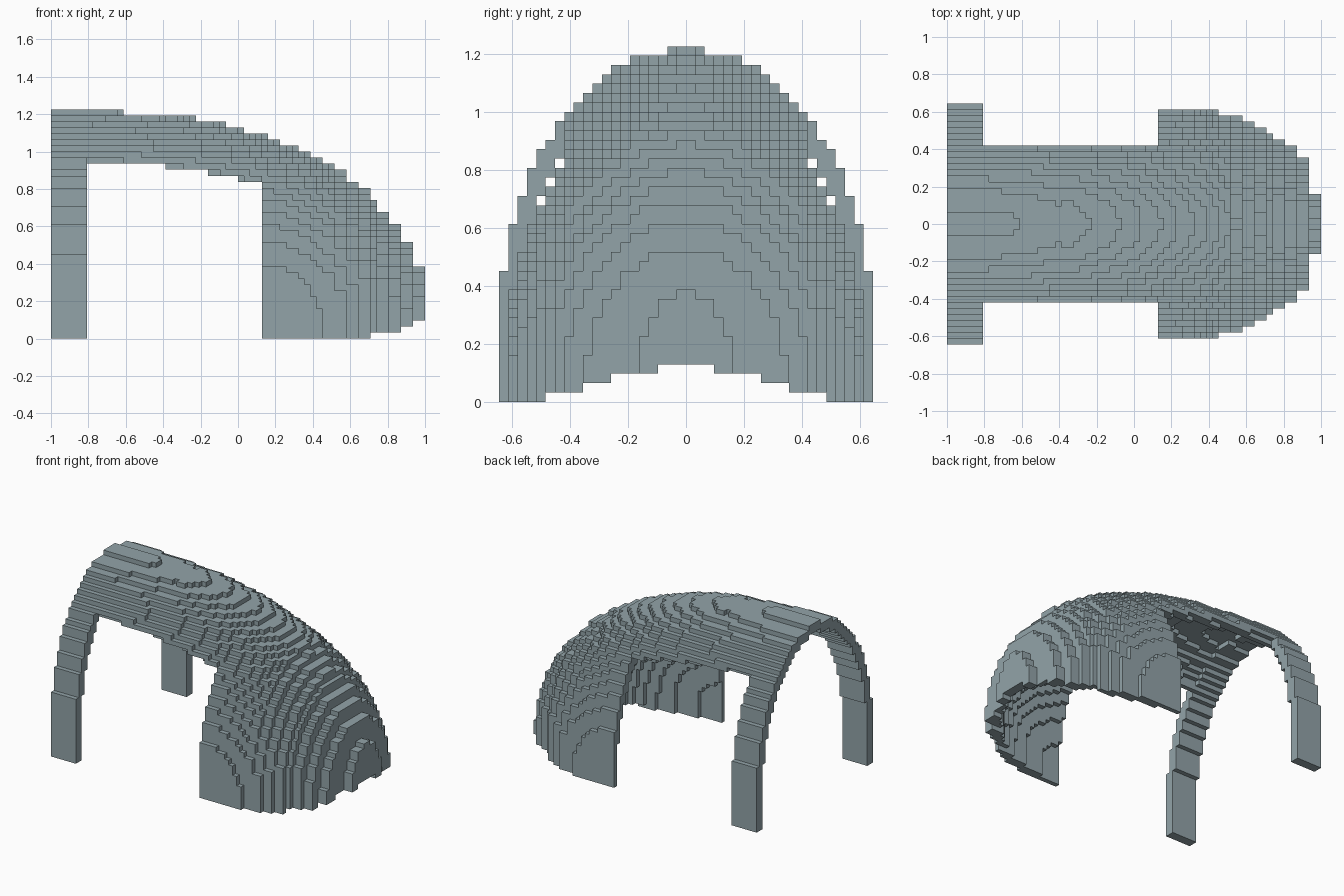
import bpy
import bmesh
import math

if "Cube" in bpy.data.objects:
    bpy.data.objects.remove(bpy.data.objects["Cube"])

NX, NY, NZ = 62, 40, 38          # block counts
S = 2.0 / NX                     # block size


def centre(i, j, k):
    return (i + 0.5) * S - 1, (j + 0.5 - NY / 2) * S, (k + 0.5) * S


def under(y, z, spring, top, half):
    """Inside a straight-sided arch whose ellipse starts at spring height."""
    t = max(z - spring, 0) / (top - spring)
    return t < 1 and abs(y) <= half * math.sqrt(1 - t * t)


def spring_at(x):
    """The walls start to curve lower down towards the nose."""
    return 0.25 - 0.15 * min(max((x + 0.8) / 0.93, 0), 1)


def outer(i, j, k):
    """Solid dome: arch sections that shrink towards the nose."""
    i, k = max(i, 0), max(k, 0)  # open at the back and underneath
    if i >= NX or k >= NZ:
        return False
    xw = xh = centre(i, j, k)[0]
    if i >= 54:                  # nose steps are two blocks long
        xh = centre(i | 1, j, k)[0]
        xw = xh if i >= 60 else xh - S / 2
    elif 47 <= i <= 52:
        xh = centre(i + i % 2, j, k)[0]
        xw = xh - S / 2
    _, y, z = centre(i, j, k)
    rise = 0.966 if xh < -0.4 else 0.978 if xh < 0.7 else 0.943
    top = 0.25 + rise * math.sqrt(1 - (max(xh + 0.8, 0) / 1.8) ** 2)
    half = 0.645
    if xw > 0:
        half *= (1 - xw ** 2.4) ** (1 / 2.4)
    if xw > 0.13:
        half = min(half * 0.985 if xw < 0.5 else half, 0.625)
    return under(y, z, spring_at(xh), top, half)


def hollow(i, j, k):
    """Empty space under the dome."""
    x, y, z = centre(i, j, k)
    if x >= 0.935:
        return False
    rise = 0.9 if x < -0.81 else 0.918
    top = 0.25 + rise * math.sqrt(1 - ((x + 1) / 1.94) ** 2)
    half = 0.58 * (1 - (max(x, 0) / 0.935) ** 2.4) ** (1 / 2.4)
    return under(y, z, 0.25 if x < 0.13 else 0.1, top, half)


DIRS = [(1, 0, 0), (-1, 0, 0), (0, 1, 0), (0, -1, 0), (0, 0, 1), (0, 0, -1)]


def part_of(i, j, k, skin):
    """Which part a shell block belongs to, or None where it is cut away."""
    x, y, z = centre(i, j, k)
    if x < -0.81:
        return "back_arch"
    if x < 0.13:
        # the outermost row of the roof is only skin deep
        return "roof" if abs(y) < (0.42 if skin else 0.39) else None
    # arched lower rim of the nose
    if z < 0.1165 - 0.5 * y * y or (k == 0 and abs(y) < 0.484):
        return None
    return "front_shell"


# Collect the blocks of the shell
blocks = {}
for i in range(NX):
    for j in range(NY):
        for k in range(NZ):
            if not outer(i, j, k):
                continue
            skin = any(not outer(i + a, j + b, k + c) for a, b, c in DIRS)
            if skin or not hollow(i, j, k):
                name = part_of(i, j, k, skin)
                if name:
                    blocks[i, j, k] = name

mat = bpy.data.materials.new("grey_teal")
mat.diffuse_color = (0.29, 0.37, 0.395, 1)
mat.use_nodes = True
mat.node_tree.nodes["Principled BSDF"].inputs["Base Color"].default_value = mat.diffuse_color


def build(name):
    bm = bmesh.new()
    for b, owner in blocks.items():
        if owner != name:
            continue
        c = centre(*b)
        for d in DIRS:
            if (b[0] + d[0], b[1] + d[1], b[2] + d[2]) in blocks:
                continue
            # exposed block side
            a = next(n for n in range(3) if d[n])
            u, v = (a + 1) % 3, (a + 2) % 3
            corners = [(-1, -1), (1, -1), (1, 1), (-1, 1)]
            if d[a] < 0:
                corners.reverse()
            verts = []
            for p, q in corners:
                co = list(c)
                co[a] += d[a] * S / 2
                co[u] += p * S / 2
                co[v] += q * S / 2
                verts.append(bm.verts.new(co))
            bm.faces.new(verts)
    bmesh.ops.remove_doubles(bm, verts=bm.verts, dist=S * 0.01)
    me = bpy.data.meshes.new(name)
    bm.to_mesh(me)
    bm.free()
    me.materials.append(mat)
    bpy.context.collection.objects.link(bpy.data.objects.new(name, me))


for part in ("back_arch", "roof", "front_shell"):
    build(part)
